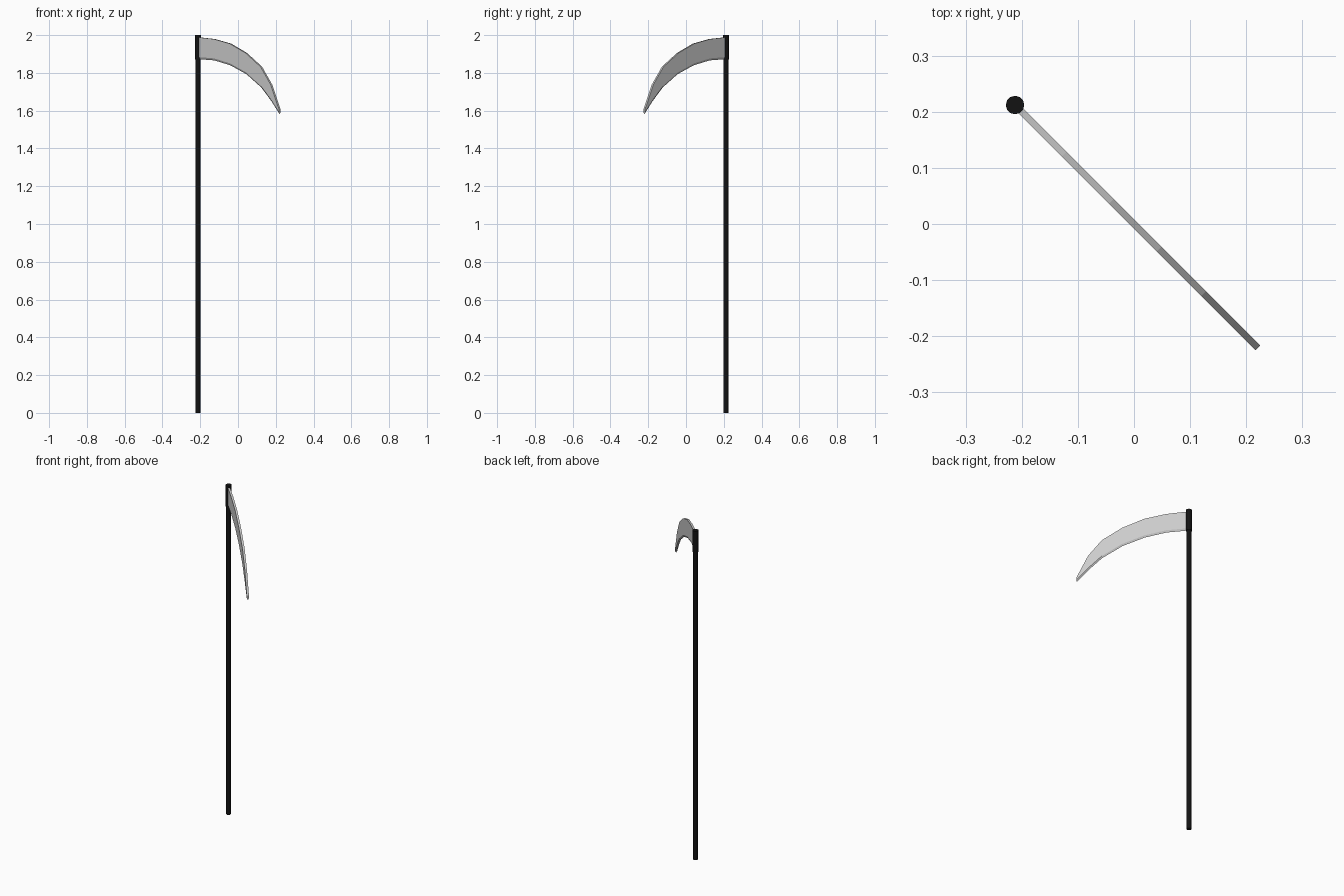
import bpy, bmesh
from math import pi, sqrt
from mathutils import Vector

if "Cube" in bpy.data.objects:
    bpy.data.objects.remove(bpy.data.objects["Cube"])

PX, PY = -0.212, 0.212           # pole axis
ALONG = Vector((1, -1, 0)) / sqrt(2)   # blade direction
SIDE = Vector((1, 1, 0)) / sqrt(2)     # blade thickness direction


def material(name, v):
    m = bpy.data.materials.new(name)
    m.diffuse_color = (v, v, v, 1)
    m.use_nodes = True
    m.node_tree.nodes["Principled BSDF"].inputs["Base Color"].default_value = m.diffuse_color
    return m


def rod(name, r, z0, z1, mat):
    bpy.ops.mesh.primitive_cylinder_add(vertices=12, radius=r, depth=z1 - z0,
                                        location=(PX, PY, (z0 + z1) / 2))
    o = bpy.context.object
    o.name = name
    o.data.materials.append(mat)
    bpy.ops.object.shade_smooth_by_angle(angle=pi / 5)


black = material("black", 0.006)

# Pole and the collar holding the blade
rod("pole", 0.0133, 0, 1.99, black)
rod("collar", 0.0165, 1.87, 2.0, black)

# Blade stations: distance from pole, back edge height, cutting edge height
stations = [(0.0, 1.989, 1.873), (0.124, 1.979, 1.866), (0.243, 1.955, 1.840),
            (0.363, 1.905, 1.793), (0.475, 1.832, 1.722), (0.55, 1.738, 1.650),
            (0.612, 1.608, 1.581)]
HALF, BEVEL = 0.006, 0.011

bm = bmesh.new()
rings = []
for s, top, low in stations:
    base = Vector((PX, PY, 0)) + ALONG * s
    # flat back, straight sides, V-ground lower edge
    section = [(-HALF, top), (HALF, top), (HALF, low + BEVEL),
               (0, low), (-HALF, low + BEVEL)]
    rings.append([bm.verts.new(base + SIDE * t + Vector((0, 0, z)))
                  for t, z in section])
for a, b in zip(rings, rings[1:]):
    for i in range(5):
        j = (i + 1) % 5
        bm.faces.new((a[i], a[j], b[j], b[i]))
bm.faces.new(rings[0])
bm.faces.new(rings[-1])
bmesh.ops.recalc_face_normals(bm, faces=bm.faces)
mesh = bpy.data.meshes.new("blade")
bm.to_mesh(mesh)
bm.free()
blade = bpy.data.objects.new("blade", mesh)
bpy.context.collection.objects.link(blade)
